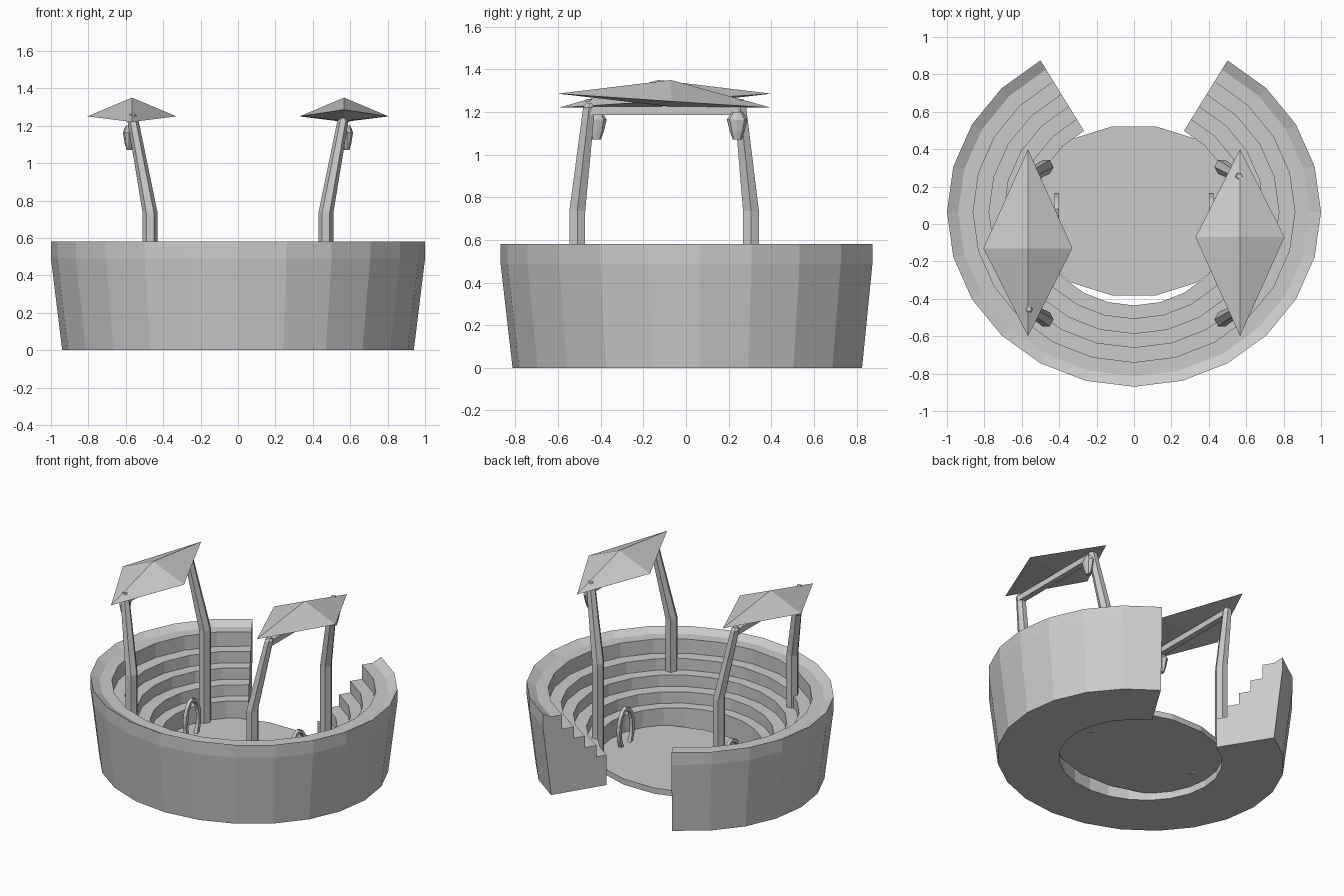
import bpy, bmesh, math
from mathutils import Vector

if "Cube" in bpy.data.objects:
    bpy.data.objects.remove(bpy.data.objects["Cube"])

GREY = (0.6, 0.6, 0.6, 1)
stone = bpy.data.materials.new("plain_grey")
stone.use_nodes = True
stone.diffuse_color = GREY
stone.node_tree.nodes["Principled BSDF"].inputs["Base Color"].default_value = GREY

CENTRE_Y = 0.065
SQUASH = 0.935


def skin(name, rings, closed=False):
    """Join equal rings of points into a capped (or looping) solid."""
    bm = bmesh.new()
    loops = [[bm.verts.new(p) for p in ring] for ring in rings]
    n = len(loops[0])
    pairs = list(zip(loops, loops[1:]))
    if closed:
        pairs.append((loops[-1], loops[0]))
    for a, b in pairs:
        for i in range(n):
            j = (i + 1) % n
            bm.faces.new((a[i], a[j], b[j], b[i]))
    if not closed:
        bm.faces.new(loops[0])
        bm.faces.new(loops[-1])
    return finish(name, bm)


def finish(name, bm):
    bmesh.ops.recalc_face_normals(bm, faces=bm.faces)
    mesh = bpy.data.meshes.new(name)
    bm.to_mesh(mesh)
    bm.free()
    mesh.materials.append(stone)
    obj = bpy.data.objects.new(name, mesh)
    bpy.context.collection.objects.link(obj)
    return obj


def ring(x, y, z, rx, ry, sides, turn=0.0):
    return [(x + rx * math.cos(turn + math.tau * i / sides),
             y + ry * math.sin(turn + math.tau * i / sides), z) for i in range(sides)]


# Stepped seating bowl, open at the back
profile = [(0.94, 0), (1, 0.49), (1, 0.58), (0.94, 0.55), (0.86, 0.55)]
z = 0.45
for outer, inner in ((0.86, 0.775), (0.775, 0.695), (0.695, 0.61), (0.61, 0.535)):
    profile += [(outer, z), (inner, z)]
    z -= 0.08
profile.append((0.535, 0))

sections = []
for step in range(-10, 11):
    a = math.radians(15 * step)
    sections.append([(r * math.sin(a), CENTRE_Y - SQUASH * r * math.cos(a), h)
                     for r, h in profile])
skin("seating_bowl", sections)

# Oval floor
skin("arena_floor", [ring(0, 0.07, h, 0.61, 0.46, 16, math.pi / 16) for h in (0.05, 0.09)])


# Canopies: shallow pyramids tipped towards opposite ends
def canopy(name, side):
    mid = -0.1 + 0.03 * side
    x = 0.567 * side
    corners = [(x, -0.6, 1.253 + 0.033 * side), (x + 0.238, mid, 1.25),
               (x, 0.4, 1.253 - 0.033 * side), (x - 0.238, mid, 1.25)]
    bm = bmesh.new()
    rim = [bm.verts.new(p) for p in corners]
    for tip in ((x, mid, 1.35), (x, mid, 1.225)):
        v = bm.verts.new(tip)
        for i in range(4):
            bm.faces.new((rim[i], rim[(i + 1) % 4], v))
    finish(name, bm)


for side, label in ((1, "left"), (-1, "right")):
    canopy(label + "_canopy", side)

    # Bent posts
    for end, y, top_y in (("front", -0.51, -0.455), ("back", 0.305, 0.255)):
        low = (end == "back") == (side > 0)
        skin(f"{label}_{end}_post", [
            ring(0.47 * side, y, 0.05, 0.04, 0.043, 6),
            ring(0.47 * side, y, 0.735, 0.04, 0.043, 6),
            ring(0.56 * side, top_y, 1.22, 0.03, 0.032, 6),
            ring(0.562 * side, top_y, 1.262 if low else 1.24, 0.015, 0.015, 6)])

    # Beam between the post tops
    skin(label + "_beam", [[(0.56 * side + dx, y, h) for dx, h in
                            ((-0.02, 1.185), (0.02, 1.185), (0.02, 1.225), (-0.02, 1.225))]
                           for y in (-0.45, 0.25)])

    # Hanging lamp at the low end of each canopy
    lamp_y = -0.09 + 0.33 * side
    skin(label + "_lamp", [ring(0.582 * side, lamp_y, h, r * 0.7, r, 8) for r, h in
                           ((0.02, 1.07), (0.035, 1.11), (0.048, 1.165), (0.025, 1.2))])

    # Upright oval hoop
    hoop = []
    for i in range(16):
        a = math.tau * i / 16
        hoop.append([(0.413 * side + dx, 0.08 + (0.073 + dr) * math.cos(a),
                      0.195 + (0.142 + dr) * math.sin(a))
                     for dx, dr in ((-0.012, -0.012), (0.012, -0.012),
                                    (0.012, 0.012), (-0.012, 0.012))])
    skin(label + "_hoop", hoop, closed=True)
